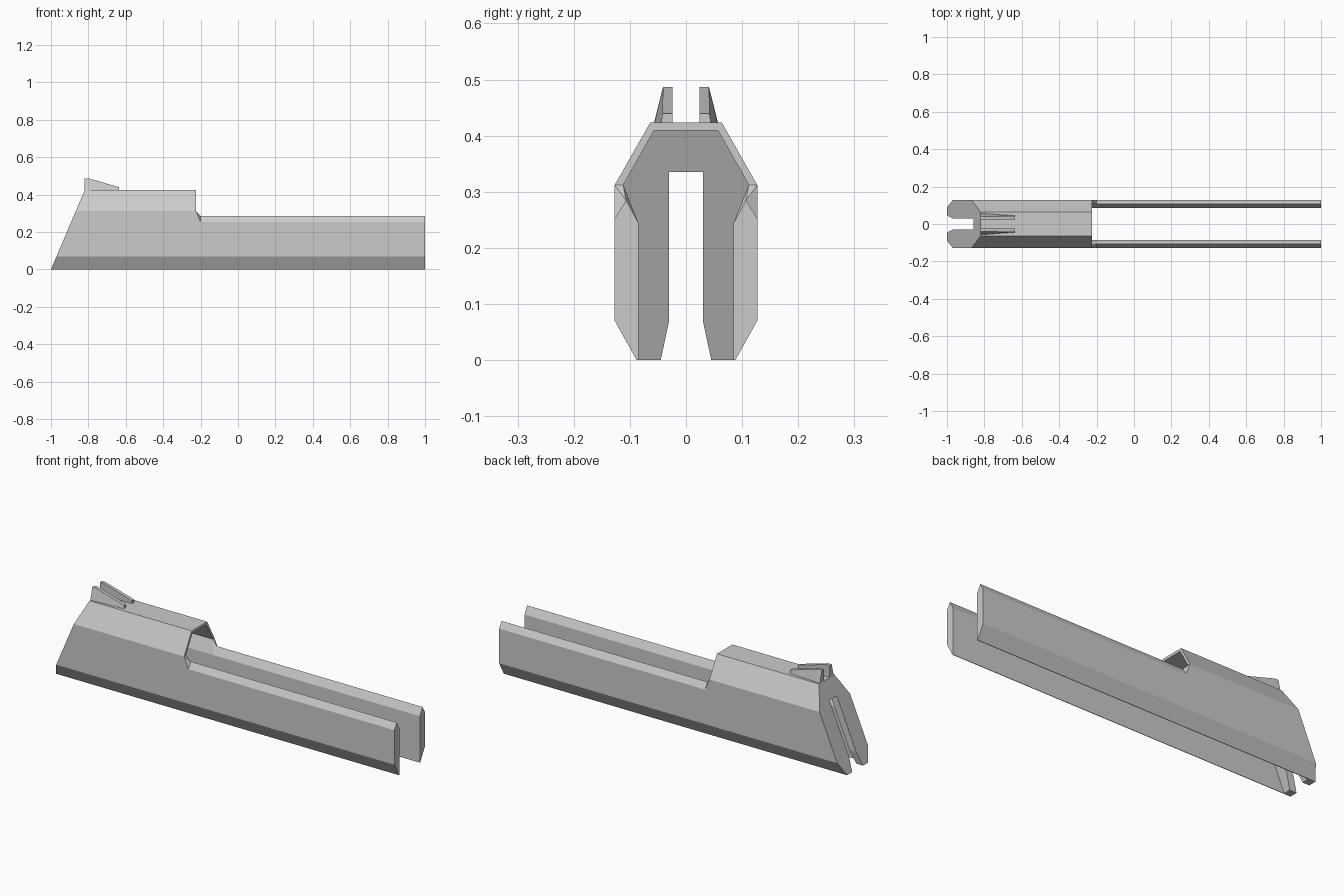
import bpy, bmesh

if "Cube" in bpy.data.objects:
    bpy.data.objects.remove(bpy.data.objects["Cube"])

REAR_SLOPE = 0.18 / 0.423   # lean of the rear face
WALL = 0.04                 # rear wall thickness
STEP, RAIL, END = -0.225, -0.2, 1.0


def build(name, faces):
    """Make a half model from face loops and mirror it across y."""
    bm = bmesh.new()
    for pts in faces:
        bm.faces.new([bm.verts.new(p) for p in pts])
    bmesh.ops.remove_doubles(bm, verts=bm.verts, dist=1e-5)
    bmesh.ops.recalc_face_normals(bm, faces=bm.faces)
    mesh = bpy.data.meshes.new(name)
    bm.to_mesh(mesh)
    bm.free()
    obj = bpy.data.objects.new(name, mesh)
    bpy.context.collection.objects.link(obj)
    mod = obj.modifiers.new("mirror", 'MIRROR')
    mod.use_axis = (False, True, False)
    mod.use_clip = True
    return obj


def at(x, p):
    return (x, p[0], p[1])


def rear(p):
    return at(-1 + p[1] * REAR_SLOPE, p)


def inner(p):
    return at(-1 + p[1] * REAR_SLOPE + WALL, p)


# Half cross-sections as (y, z)
outer = [(0.088, 0), (0.127, 0.07), (0.127, 0.312), (0.064, 0.423), (0, 0.423)]
cavity = [(0.085, 0), (0.085, 0.245), (0.112, 0.312), (0.057, 0.409), (0, 0.409)]
slot = [(0.045, 0), (0.03, 0.07), (0.03, 0.335), (0, 0.335)]
rail_out, rail_top, rail_in = (0.127, 0.252), (0.107, 0.285), cavity[1]

faces = []
# Slanted rear wall, both sides, with the slot through it
faces.append([rear(p) for p in outer + slot[::-1]])
faces.append([inner(p) for p in cavity + slot[::-1]])
for a, b in zip(slot, slot[1:]):
    faces.append([rear(a), rear(b), inner(b), inner(a)])

# Upper hood: outside, inside and front rim
for i in (2, 3):
    o, p, c, d = outer[i], outer[i + 1], cavity[i], cavity[i + 1]
    faces.append([rear(o), rear(p), at(STEP, p), at(STEP, o)])
    faces.append([inner(c), inner(d), at(STEP, d), at(STEP, c)])
    faces.append([at(STEP, o), at(STEP, p), at(STEP, d), at(STEP, c)])

# Long side walls running from the rear to the open end
o0, o1, o2 = outer[:3]
c0, c1, c2 = cavity[:3]
faces += [
    [rear(o0), rear(o1), at(END, o1), at(END, o0)],
    [rear(o1), at(END, o1), at(END, rail_out), at(RAIL, rail_out),
     at(STEP, o2), rear(o2)],
    [inner(c0), at(END, c0), at(END, c1), at(RAIL, c1), inner(c1)],
    [inner(c1), at(RAIL, c1), at(STEP, c2), inner(c2)],
    [rear(o0), rear(slot[0]), inner(slot[0]), inner(c0), at(END, c0), at(END, o0)],
]

# Ridged rail tops, end face and small transition below the hood
tip = at(RAIL, rail_top)
faces += [
    [at(RAIL, rail_out), at(END, rail_out), at(END, rail_top), tip],
    [tip, at(END, rail_top), at(END, rail_in), at(RAIL, rail_in)],
    [at(END, p) for p in (o0, o1, rail_out, rail_top, rail_in, c0)],
    [at(STEP, o2), at(RAIL, rail_out), tip],
    [at(STEP, o2), tip, at(STEP, c2)],
    [at(STEP, c2), tip, at(RAIL, c1)],
]
build("slide_body", faces)

# Rear sight fins: sections along x of (x, top z, top outer y, base outer y)
IN, BASE = 0.024, 0.423
rings = []
for x, top, yt, yb in [(-0.82, 0.487, 0.041, 0.057), (-0.80, 0.487, 0.041, 0.056),
                       (-0.635, 0.439, 0.042, 0.044)]:
    rings.append([(x, IN, BASE), (x, IN, top), (x, yt, top), (x, yb, BASE)])
fin = [rings[0], rings[-1]]
for r, s in zip(rings, rings[1:]):
    for i in range(4):
        j = (i + 1) % 4
        fin.append([r[i], r[j], s[j], s[i]])
build("rear_sight", fin)
